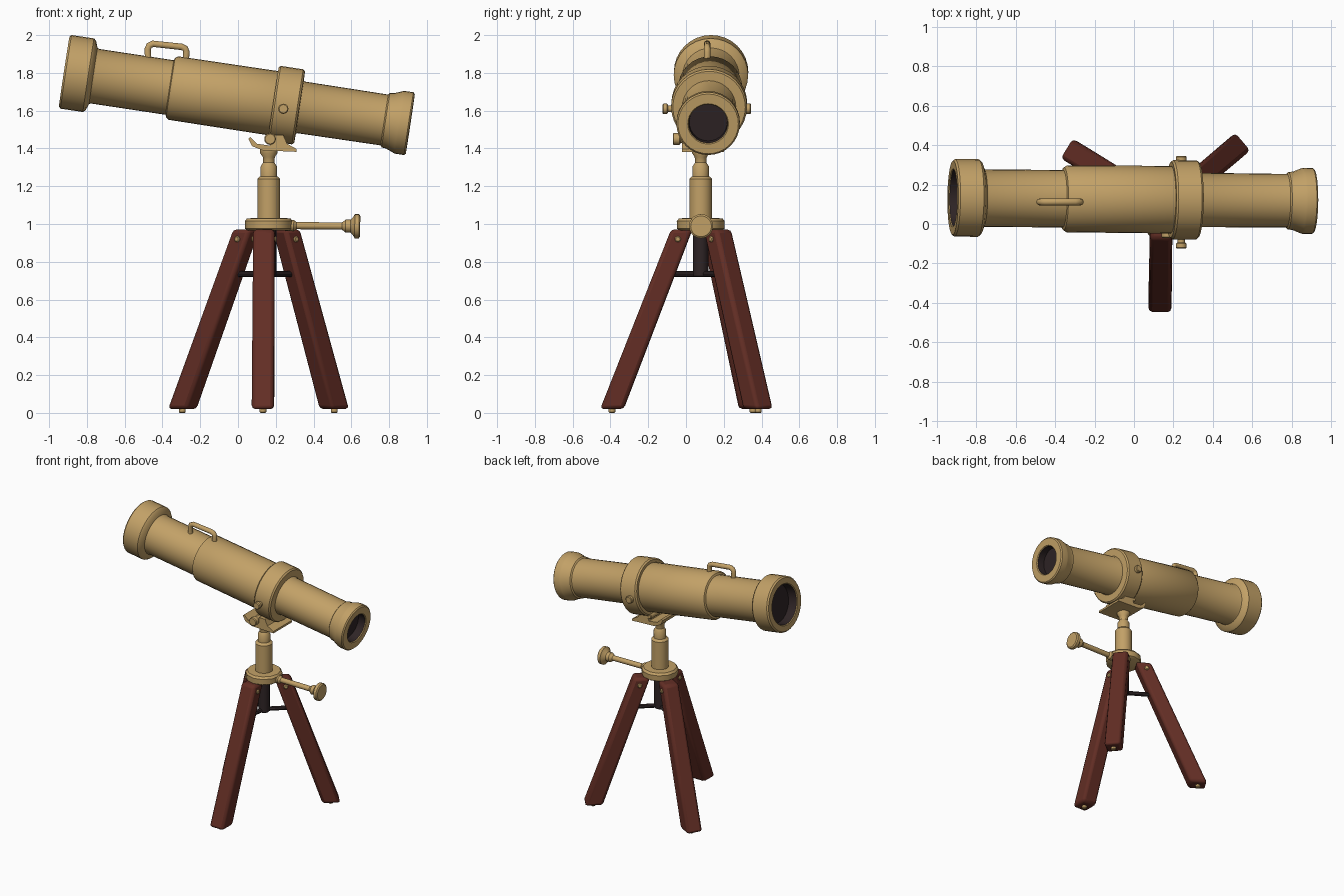
import bpy, bmesh, math
from mathutils import Vector

if "Cube" in bpy.data.objects:
    bpy.data.objects.remove(bpy.data.objects["Cube"])


def material(name, rgb):
    m = bpy.data.materials.new(name)
    m.diffuse_color = (*rgb, 1)
    m.use_nodes = True
    m.node_tree.nodes["Principled BSDF"].inputs["Base Color"].default_value = m.diffuse_color
    return m


BRASS = material("brass", (0.54, 0.355, 0.135))
WOOD = material("red_wood", (0.125, 0.027, 0.018))
DARK = material("dark_interior", (0.028, 0.018, 0.019))


def finish(name, bm, mats, bevel=0, segments=2, smooth=35):
    bmesh.ops.recalc_face_normals(bm, faces=bm.faces)
    me = bpy.data.meshes.new(name)
    bm.to_mesh(me)
    bm.free()
    ob = bpy.data.objects.new(name, me)
    bpy.context.collection.objects.link(ob)
    for m in mats:
        me.materials.append(m)
    if bevel:
        mod = ob.modifiers.new("bevel", 'BEVEL')
        mod.width, mod.segments = bevel, segments
    bpy.ops.object.select_all(action='DESELECT')
    ob.select_set(True)
    bpy.context.view_layer.objects.active = ob
    bpy.ops.object.shade_smooth_by_angle(angle=math.radians(smooth))
    return ob


def lathe(name, start, end, profile, mats=(BRASS,), sides=32, dark_rows=()):
    """Spin (radius, distance) points about the line from start to end."""
    start, end = Vector(start), Vector(end)
    q = (end - start).to_track_quat('Z', 'Y')
    bm = bmesh.new()
    rings = []
    for r, s in profile:
        n = 1 if r == 0 else sides
        rings.append([bm.verts.new(start + q @ Vector((
            r * math.cos(2 * math.pi * i / sides),
            r * math.sin(2 * math.pi * i / sides), s))) for i in range(n)])
    for row, (a, b) in enumerate(zip(rings, rings[1:])):
        for i in range(sides):
            j = (i + 1) % sides
            if len(a) == 1:
                f = bm.faces.new((a[0], b[i], b[j]))
            elif len(b) == 1:
                f = bm.faces.new((a[i], a[j], b[0]))
            else:
                f = bm.faces.new((a[i], a[j], b[j], b[i]))
            f.material_index = 1 if row in dark_rows else 0
    return finish(name, bm, mats)


def rod(name, a, b, r, mat=BRASS, sides=16, c=0.005):
    """Cylinder from a to b with softened ends."""
    d = (Vector(b) - Vector(a)).length
    return lathe(name, a, b, [(0, 0), (r - c, 0), (r, c), (r, d - c), (r - c, d), (0, d)],
                 (mat,), sides)


# Telescope tube, lathed along its tilted axis
P0, P1 = Vector((-0.92, 0.133, 1.807)), Vector((0.912, 0.117, 1.53))
L = (P1 - P0).length
tube = [(0, 0.07), (0.138, 0.07), (0.143, 0.005), (0.148, 0), (0.188, 0), (0.197, 0.01),
        (0.197, 0.13), (0.187, 0.142), (0.150, 0.156), (0.146, 0.165), (0.146, 0.565),
        (0.160, 0.570), (0.170, 0.585), (0.172, 1.20), (0.138, 1.27), (0.136, 1.715),
        (0.146, 1.722), (0.148, 1.745), (0.166, 1.79), (0.168, 1.80), (0.168, L - 0.008),
        (0.160, L), (0.108, L), (0.103, L - 0.006), (0.100, L - 0.06), (0, L - 0.06)]
last = len(tube) - 2
lathe("telescope_tube", P0, P1, tube, (BRASS, DARK), 32, (0, 1, last - 1, last))

# Clamp ring around the tube
lathe("clamp_ring", P0, P1,
      [(0.165, 1.12), (0.192, 1.12), (0.201, 1.13), (0.201, 1.25), (0.192, 1.26), (0.13, 1.262)])
for side, y0, y1 in (("front", -0.06, -0.105), ("back", 0.30, 0.325)):
    d = -1 if side == "front" else 1
    rod(side + "_ring_screw", (0.24, y0, 1.61), (0.24, y1, 1.61), 0.018)
    rod(side + "_ring_screw_head", (0.24, y1 - d * 0.01, 1.61), (0.24, y1 + d * 0.02, 1.61), 0.027)

# Carrying handle on top
cu = bpy.data.curves.new("carrying_handle", 'CURVE')
cu.dimensions = '3D'
cu.bevel_depth, cu.bevel_resolution, cu.use_fill_caps = 0.018, 3, True
path = [(-0.475, 1.86), (-0.478, 1.925), (-0.47, 1.945), (-0.45, 1.954), (-0.30, 1.938),
        (-0.28, 1.929), (-0.273, 1.91), (-0.278, 1.85)]
sp = cu.splines.new('POLY')
sp.points.add(len(path) - 1)
for p, (x, z) in zip(sp.points, path):
    p.co = (x, 0.112, z, 1)
cu.materials.append(BRASS)
handle = bpy.data.objects.new("carrying_handle", cu)
bpy.context.collection.objects.link(handle)
bpy.ops.object.select_all(action='DESELECT')
handle.select_set(True)
bpy.context.view_layer.objects.active = handle
bpy.ops.object.convert(target='MESH')
bpy.ops.object.shade_smooth_by_angle(angle=math.radians(50))

# Saddle plate under the ring, extruded side profile
bm = bmesh.new()
outline = [(0.055, 1.45), (0.075, 1.412), (0.13, 1.390), (0.31, 1.382), (0.31, 1.397),
           (0.26, 1.425), (0.24, 1.47), (0.19, 1.47), (0.17, 1.415), (0.10, 1.425), (0.065, 1.46)]
face = bm.faces.new([bm.verts.new((x, -0.02, z)) for x, z in outline])
ext = bmesh.ops.extrude_face_region(bm, geom=[face])
bmesh.ops.translate(bm, vec=(0, 0.22, 0),
                    verts=[g for g in ext["geom"] if isinstance(g, bmesh.types.BMVert)])
finish("saddle_plate", bm, (BRASS,))
rod("saddle_pivot_bolt", (0.17, -0.065, 1.45), (0.17, 0.20, 1.45), 0.02)
rod("saddle_pivot_head", (0.17, -0.07, 1.45), (0.17, -0.03, 1.45), 0.031)

# Column and hub
CX, CY = 0.163, 0.078
lathe("column", (CX, CY, 1.0), (CX, CY, 1.4),
      [(0, 0), (0.06, 0), (0.06, 0.238), (0.05, 0.25), (0.043, 0.252), (0.043, 0.305),
       (0.030, 0.325), (0.032, 0.355), (0.046, 0.375), (0.046, 0.395), (0, 0.395)], sides=24)
lathe("hub", (CX, CY, 0.965), (CX, CY, 1.03),
      [(0, 0), (0.11, 0), (0.125, 0.01), (0.127, 0.05), (0.115, 0.065), (0, 0.068)], sides=12)

# Side adjusting arm with knob
lathe("adjusting_arm", (0.25, 0.08, 0.992), (0.66, 0.08, 0.988),
      [(0, 0), (0.03, 0), (0.03, 0.045), (0.019, 0.06), (0.019, 0.30), (0.034, 0.32),
       (0.034, 0.345), (0.05, 0.36), (0.064, 0.368), (0.064, 0.39), (0.055, 0.397), (0, 0.397)],
      sides=20)

# Central post of the leg spreader
rod("spreader_post", (CX, CY, 0.72), (CX, CY, 0.97), 0.04, DARK)

# Legs: sheared boxes with level ends, each with pivot pin, foot peg and spreader arm
legs = {"left": ((0.045, 0.148), (-0.295, 0.355)),
        "front": ((0.138, -0.022), (0.132, -0.392)),
        "right": ((0.255, 0.166), (0.51, 0.382))}
for name, (top, foot) in legs.items():
    T, F = Vector((*top, 0.972)), Vector((*foot, 0.02))
    out = Vector((F.x - T.x, F.y - T.y, 0)).normalized()
    tan = Vector((-out.y, out.x, 0))
    bm = bmesh.new()
    rings = [[bm.verts.new(c + out * a * h + tan * b * w)
              for a, b in ((-1, -1), (1, -1), (1, 1), (-1, 1))]
             for c, h, w in ((F, 0.062, 0.059), (T, 0.056, 0.057))]
    bm.faces.new(rings[0])
    bm.faces.new(rings[1])
    for i in range(4):
        j = (i + 1) % 4
        bm.faces.new((rings[0][i], rings[0][j], rings[1][j], rings[1][i]))
    finish(name + "_leg", bm, (WOOD,), bevel=0.02)
    pin = T.lerp(F, 0.055)
    rod(name + "_leg_pin", pin - tan * 0.066, pin + tan * 0.066, 0.016)
    rod(name + "_foot_peg", (F.x, F.y, 0), (F.x, F.y, 0.04), 0.018, sides=12)
    mid = T.lerp(F, 0.25)
    rod(name + "_spreader_arm", (CX, CY, 0.735), (mid.x, mid.y, 0.735), 0.016, DARK, 8)
